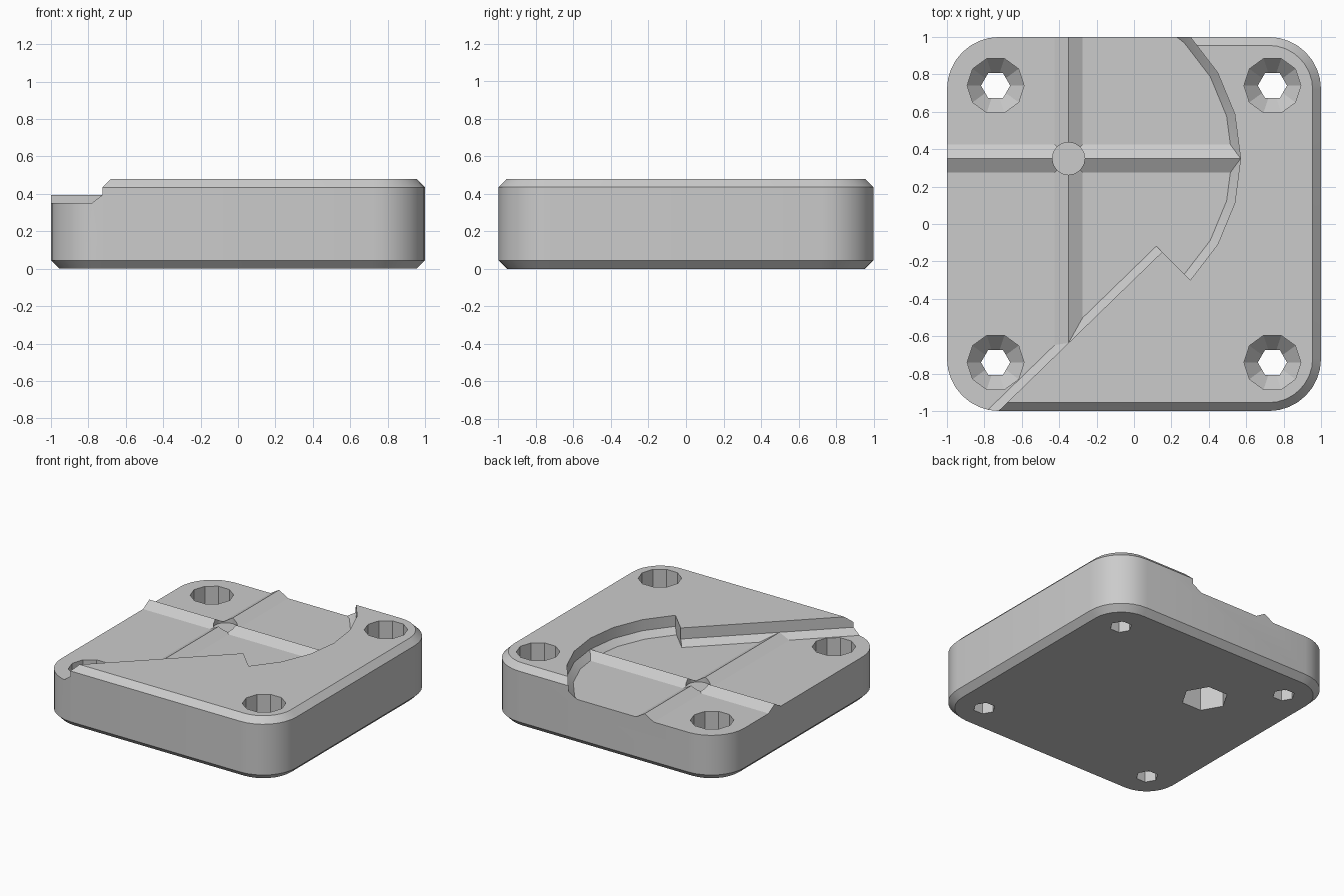
import bpy, bmesh
from math import sin, cos, radians
from mathutils import Matrix

if "Cube" in bpy.data.objects:
    bpy.data.objects.remove(bpy.data.objects["Cube"])

HEIGHT, CHAMFER = 0.48, 0.045
FLOOR, RIDGE_TOP = 0.35, 0.395
HUB = (-0.35, 0.35)


def loft(name, rings, matrix=Matrix()):
    """Closed solid through (outline, z) rings of equal point count."""
    bm = bmesh.new()
    loops = [[bm.verts.new((x, y, z)) for x, y in pts] for pts, z in rings]
    n = len(loops[0])
    for low, high in zip(loops, loops[1:]):
        for i in range(n):
            j = (i + 1) % n
            bm.faces.new((low[i], low[j], high[j], high[i]))
    bm.faces.new(loops[0][::-1])
    bm.faces.new(loops[-1])
    bm.transform(matrix)
    bmesh.ops.recalc_face_normals(bm, faces=bm.faces)
    mesh = bpy.data.meshes.new(name)
    bm.to_mesh(mesh)
    bm.free()
    obj = bpy.data.objects.new(name, mesh)
    bpy.context.collection.objects.link(obj)
    return obj


def arc(cx, cy, r, start, end, steps):
    angles = [radians(start + (end - start) * i / steps) for i in range(steps + 1)]
    return [(cx + r * cos(a), cy + r * sin(a)) for a in angles]


def polygon(cx, cy, r, sides):
    return arc(cx, cy, r, 0, 360, sides)[:-1]


def rounded_square(inset):
    c, r, pts = 0.72, 0.28 - inset, []
    for k, (sx, sy) in enumerate(((1, 1), (-1, 1), (-1, -1), (1, -1))):
        pts += arc(sx * c, sy * c, r, 90 * k, 90 * k + 90, 8)
    return pts


def cut(target, cutter):
    cutter.hide_render = True
    mod = target.modifiers.new("cut", 'BOOLEAN')
    mod.operation, mod.solver, mod.object = 'DIFFERENCE', 'EXACT', cutter
    bpy.context.view_layer.objects.active = target
    bpy.ops.object.modifier_apply(modifier=mod.name)
    bpy.data.objects.remove(cutter)


# Chamfered plate with rounded corners
plate = loft("base_plate", [(rounded_square(CHAMFER), 0),
                            (rounded_square(0), CHAMFER),
                            (rounded_square(0), HEIGHT - CHAMFER),
                            (rounded_square(CHAMFER), HEIGHT)])


# Sunken area: arc on one side, straight diagonal on the other
def sunken_outline(radius, shift):
    tip = (0.15 - shift, -0.15 + shift)
    return (arc(*HUB, radius, -45, 60, 7)
            + [(-1.3, 1.15), (-1.3, -1.17), (tip[0] - 1.05, tip[1] - 1.02), tip])


recess = loft("recess_cutter", [(sunken_outline(0.875, 0.031), FLOOR),
                                (sunken_outline(0.92, 0), RIDGE_TOP),
                                (sunken_outline(0.92, 0), 0.6)])

# Crossed ridges left standing in the sunken area
for turn in (0, 90):
    place = (Matrix.Translation((*HUB, 0)) @ Matrix.Rotation(radians(turn), 4, 'Z')
             @ Matrix.Rotation(radians(90), 4, 'X'))
    triangle = [(-0.158, 0.3), (0.158, 0.3), (0, RIDGE_TOP)]
    cut(recess, loft("ridge_shape", [(triangle, -1.6), (triangle, 1.6)], place))
cut(plate, recess)

# Round dimple where the ridges meet, and hexagonal pocket underneath
dimple = polygon(*HUB, 0.087, 16)
cut(plate, loft("dimple_cutter", [(dimple, FLOOR), (dimple, 0.6)]))
pocket = polygon(*HUB, 0.165, 6)
cut(plate, loft("pocket_cutter", [(pocket, -0.1), (pocket, 0.28)]))

# Countersunk screw holes in the four corners
for x in (-0.74, 0.74):
    for y in (-0.74, 0.74):
        shaft = polygon(x, y, 0.078, 6)
        cut(plate, loft("shaft_cutter", [(shaft, -0.1), (shaft, 0.6)]))
        bore = polygon(x, y, 0.152, 10)
        cut(plate, loft("bore_cutter", [(polygon(x, y, 0.06, 10), 0.07),
                                        (bore, 0.17), (bore, 0.6)]))

# Single grey material
grey = bpy.data.materials.new("plain_grey")
grey.use_nodes = True
colour = (0.6, 0.6, 0.6, 1)
grey.diffuse_color = colour
grey.node_tree.nodes["Principled BSDF"].inputs["Base Color"].default_value = colour
plate.data.materials.clear()
plate.data.materials.append(grey)

bpy.ops.object.select_all(action='DESELECT')
plate.select_set(True)
bpy.context.view_layer.objects.active = plate
bpy.ops.object.shade_smooth_by_angle(angle=radians(25))
